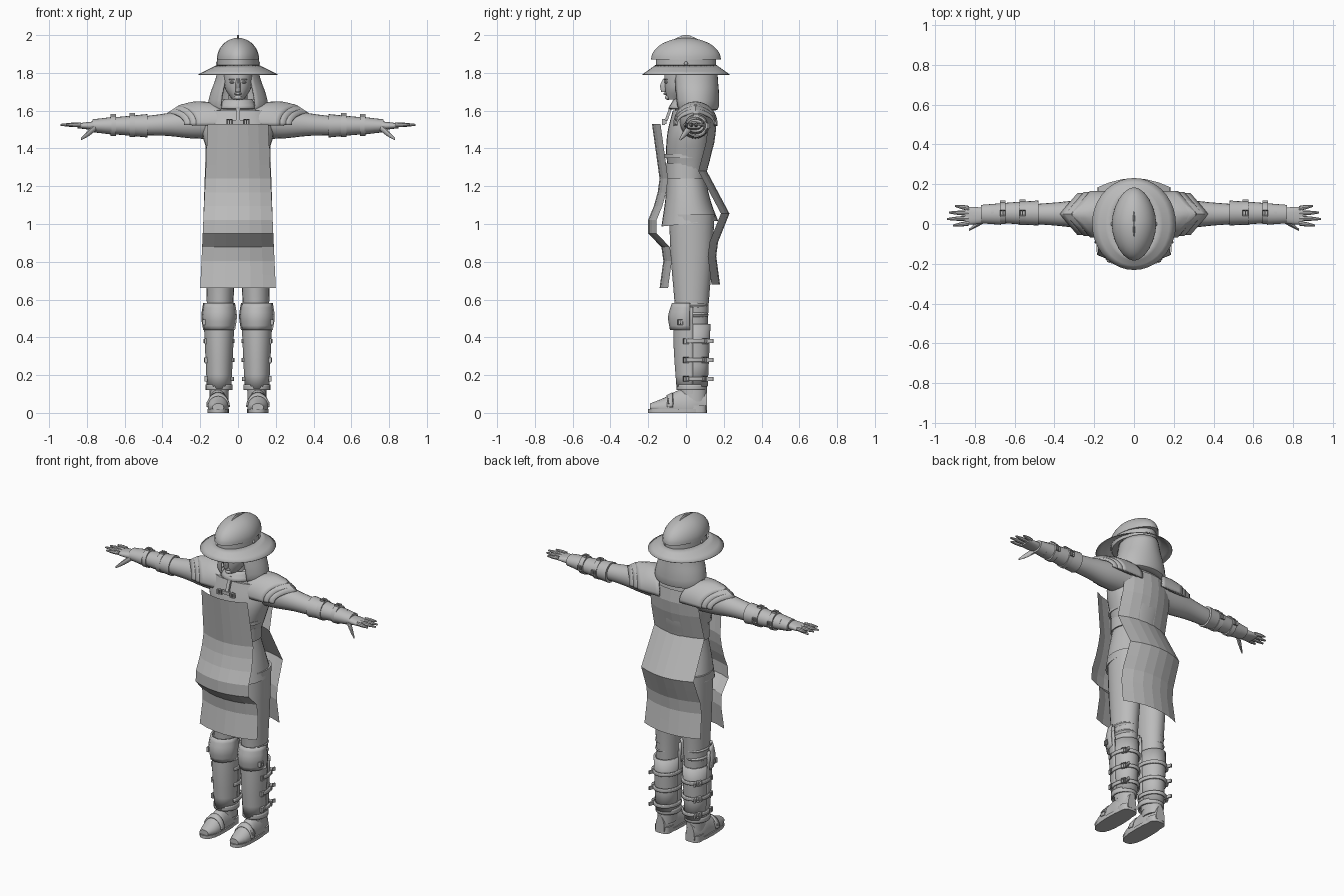
import bpy, bmesh, math
from mathutils import Vector, Matrix

if "Cube" in bpy.data.objects:
    bpy.data.objects.remove(bpy.data.objects["Cube"], do_unlink=True)

# One plain colour for the whole figure
plain = (.5, .5, .5, 1)
grey = bpy.data.materials.new("plain grey")
grey.use_nodes = True
grey.diffuse_color = plain
grey.node_tree.nodes["Principled BSDF"].inputs["Base Color"].default_value = plain


def finish(name, bm, mirror=False, smooth=True, thick=0):
    bmesh.ops.recalc_face_normals(bm, faces=bm.faces)
    mesh = bpy.data.meshes.new(name)
    bm.to_mesh(mesh)
    bm.free()
    mesh.materials.append(grey)
    obj = bpy.data.objects.new(name, mesh)
    bpy.context.collection.objects.link(obj)
    if smooth:
        bpy.ops.object.select_all(action='DESELECT')
        obj.select_set(True)
        bpy.context.view_layer.objects.active = obj
        bpy.ops.object.shade_smooth_by_angle(angle=math.radians(40))
    if thick:
        shell = obj.modifiers.new("Thickness", 'SOLIDIFY')
        shell.thickness, shell.offset = thick, 0
    if mirror:
        obj.modifiers.new("Mirror", 'MIRROR')
    return obj


def blend(keys, f):
    """Smooth value at fraction f of evenly spread keys; a plain number stays constant."""
    if not isinstance(keys, (tuple, list)):
        return keys
    i = min(int(f * (len(keys) - 1)), len(keys) - 2)
    t = f * (len(keys) - 1) - i
    b, c = keys[i], keys[i + 1]
    a = keys[i - 1] if i else 2 * b - c
    d = keys[i + 2] if i + 2 < len(keys) else 2 * c - b
    return b + t * ((c - a) + t * ((2 * a - 5 * b + 4 * c - d) + t * (3 * (b - c) + d - a))) / 2


def loft(name, along, wide, deep, centre=(0, 0), axis='z', sides=20, mirror=False,
         arc=None, caps=True, power=2, warp=None, thick=0):
    """Skin elliptical rings whose size and centre change along an axis."""
    bm = bmesh.new()
    start, end = arc or (0, 360)
    count = sides + 1 if arc else sides
    order = {'z': (1, 2, 0), 'x': (0, 1, 2), 'y': (1, 0, 2)}[axis]
    longest = max(len(k) for k in (along, wide, deep, *centre) if isinstance(k, (tuple, list)))
    steps = 3 * (longest - 1)
    rows = []
    for step in range(steps + 1):
        t, ra, rb, ca, cb = (blend(k, step / steps) for k in (along, wide, deep, *centre))
        row = []
        for i in range(count):
            angle = math.radians(start + (end - start) * i / sides)
            c, s = math.cos(angle), math.sin(angle)
            a = ca + ra * math.copysign(abs(c) ** (2 / power), c)
            b = cb + rb * math.copysign(abs(s) ** (2 / power), s)
            point = Vector([(t, a, b)[k] for k in order])
            row.append(bm.verts.new(warp(point) if warp else point))
        rows.append(row)
    for low, high in zip(rows, rows[1:]):
        for i in range(sides):
            j = (i + 1) % count
            bm.faces.new((low[i], low[j], high[j], high[i]))
    if caps and not arc:
        bm.faces.new(rows[0])
        bm.faces.new(rows[-1])
    return finish(name, bm, mirror, thick=thick)


def box(name, centre, size, mirror=False, turn=0, axis='X'):
    bm = bmesh.new()
    place = Matrix.Translation(centre) @ Matrix.Rotation(math.radians(turn), 4, axis)
    bmesh.ops.create_cube(bm, size=1, matrix=place @ Matrix.Diagonal((*size, 1)))
    return finish(name, bm, mirror, smooth=False)


def buckle(name, centre, normal, size=.03):
    """Square frame with a sunken middle and a tongue."""
    bm = bmesh.new()
    bmesh.ops.create_cube(bm, size=1)
    bm.normal_update()
    front = [f for f in bm.faces if f.normal.z > .9]
    bmesh.ops.inset_region(bm, faces=front, thickness=.2)
    bmesh.ops.translate(bm, vec=(0, 0, -.6), verts=front[0].verts)
    bmesh.ops.create_cube(bm, size=1, matrix=Matrix.Diagonal((.2, .8, 1, 1)))
    turn = Vector(normal).to_track_quat('Z', 'Y').to_matrix().to_4x4()
    bm.transform(Matrix.Translation(centre) @ turn @ Matrix.Diagonal((size, size, size / 2, 1)))
    return finish(name, bm, mirror=True, smooth=False)


def ball(name, centre, size, mirror=False):
    bm = bmesh.new()
    place = Matrix.Translation(centre) @ Matrix.Diagonal((*size, 1))
    bmesh.ops.create_uvsphere(bm, u_segments=16, v_segments=10, radius=1, matrix=place)
    return finish(name, bm, mirror)


def panel(name, top, bottom, depths, half_top, half_bottom, bulge, columns=6):
    """Flat-faced hanging cloth sheet that follows evenly spaced depths from top to bottom."""
    bm = bmesh.new()
    rows = []
    for i, y in enumerate(depths):
        f = i / (len(depths) - 1)
        half = half_top + (half_bottom - half_top) * f
        across = [2 * k / columns - 1 for k in range(columns + 1)]
        rows.append([bm.verts.new((u * half, y + bulge * u * u, top + (bottom - top) * f)) for u in across])
    for low, high in zip(rows, rows[1:]):
        for i in range(columns):
            bm.faces.new((low[i], low[i + 1], high[i + 1], high[i]))
    return finish(name, bm, smooth=False)


# Legs with gathered cloth at the knee
loft("trouser_leg", along=(.1, 1.05), wide=(.05, .06, .07, .08, .09), deep=(.06, .08, .09, .11, .12),
     centre=((.1, .09), .03), mirror=True)
for height in (.52, .57):
    ball("knee_fold", (.1, .03, height), (.07, .09, .03), mirror=True)

# Greaves, knee plates, straps and buckles
loft("greave", along=(.13, .56), wide=(.06, .07, .08), deep=(.075, .09, .09), centre=(.1, .03),
     arc=(175, 365), mirror=True, thick=.01)
loft("greave_hem", along=(.12, .15), wide=.067, deep=.075, centre=(.1, .03), caps=False, mirror=True, thick=.01)
loft("calf_guard", along=(.14, .47), wide=(.06, .07), deep=(.07, .085), centre=(.1, .04),
     arc=(-5, 185), mirror=True, thick=.01)
loft("knee_plate", along=(.44, .58), wide=(.08, .09, .08), deep=(.11, .12, .1), centre=(.1, .03),
     sides=6, arc=(185, 355), mirror=True, thick=.01)
buckle("knee_buckle", (.18, -.03, .48), normal=(1, 0, 0))
for height in (.18, .28, .38):
    size = .07 + height * .02
    loft("calf_strap", along=(height - .01, height + .01), wide=size, deep=size + .015, centre=(.1, .04),
         arc=(-25, 205), mirror=True, thick=.01)
    buckle("greave_buckle", (.17, 0, height), normal=(1, 0, 0))
    box("strap_end", (.15, .12, height), (.01, .05, .02), mirror=True, turn=-20, axis='Z')
    buckle("calf_buckle", (.16, .1, height), normal=(1, .5, 0))

# Boots with sole, heel and ankle strap
loft("boot", along=(-.19, .11), wide=(.03, .055, .05, .05, .03), deep=(.02, .05, .09, .1, .08),
     centre=(.105, .03), axis='y', mirror=True, warp=lambda v: Vector((v.x, v.y, max(v.z, .015))))
loft("boot_shaft", along=(.06, .16), wide=.05, deep=.07, centre=(.1, .04), mirror=True)
loft("sole", along=(0, .02), wide=.057, deep=.155, centre=(.105, -.045), power=2.6, mirror=True)
loft("heel", along=(0, .04), wide=.05, deep=.05, centre=(.105, .06), power=3, mirror=True)
loft("boot_strap", along=(-.1, -.07), wide=.057, deep=(.06, .075), centre=(.105, .03), axis='y',
     arc=(0, 180), mirror=True, thick=.01)
buckle("boot_buckle", (.155, -.08, .06), normal=(1, 0, .6))

# Tunic, skirt and belt
loft("tunic", along=(1.15, 1.6), wide=(.13, .13, .16, .19, .17), deep=(.1, .1, .12, .12, .1),
     centre=(0, (0, .03)), sides=28, power=2.3)
loft("tunic_yoke", along=(1.58, 1.66), wide=(.18, .06), deep=(.1, .06), centre=(0, .03), sides=28)
loft("tunic_skirt", along=(1, 1.25), wide=(.18, .16, .13), deep=(.15, .12, .1), centre=(0, (.02, 0)),
     sides=28, power=2.3, warp=lambda v: v + Vector((0, 0, max(0, 1.1 - v.z) * v.y)))
loft("belt", along=(1.24, 1.32), wide=.14, deep=.11, sides=28, power=2.3)
loft("breast_band", along=(1.35, 1.37), wide=.155, deep=.115, sides=28, power=2.3)

# Long cloth panels at front and back
panel("front_tabard", 1.53, .66, [-d for d in (.18, .17, .16, .15, .14, .15, .17, .2, .2, .13, .12, .13, .14)],
      half_top=.16, half_bottom=.2, bulge=.045)
panel("back_tabard", 1.58, .68, (.15, .16, .15, .13, .11, .15, .19, .23, .2, .17, .16, .17, .18),
      half_top=.165, half_bottom=.195, bulge=-.045)

# Collar with hanging clasp
loft("collar", along=(1.61, 1.66), wide=(.1, .07), deep=(.1, .07), centre=(0, .01), caps=False, thick=.01)
box("clasp_strap", (0, -.09, 1.59), (.02, .015, .09), turn=-20)
box("clasp_bar", (0, -.11, 1.54), (.11, .015, .02))
buckle("clasp_buckle", (.045, -.12, 1.54), normal=(0, -1, 0))

# Arms, bracers and gauntlets
loft("sleeve", along=(.12, .5), wide=(.085, .075, .06, .05), deep=(.09, .08, .06, .05),
     centre=(.05, (1.54, 1.52)), axis='x', mirror=True)
loft("bracer", along=(.48, .72), wide=(.063, .055, .045), deep=(.062, .05, .04), centre=(.055, 1.52),
     axis='x', mirror=True)
loft("gauntlet_cuff", along=(.67, .77), wide=(.054, .046), deep=(.046, .034), centre=(.05, 1.52),
     axis='x', mirror=True)
for x, size in ((.56, .06), (.66, .055)):
    loft("bracer_strap", along=(x - .015, x + .015), wide=size, deep=size, centre=(.055, 1.52),
         axis='x', mirror=True)
    buckle("bracer_buckle", (x, .055, 1.52 + size), normal=(0, 0, 1))
    buckle("bracer_side_buckle", (x, .055 + size, 1.52), normal=(0, 1, 0))

# Hands
loft("palm", along=(.73, .85), wide=(.033, .043, .045), deep=(.026, .02, .013), centre=(.042, 1.52),
     axis='x', mirror=True, power=2.4)
for i, tip in enumerate((.91, .94, .93, .9)):
    base = .004 + i * .025
    loft("finger", along=(.83, tip), wide=(.012, .011, .005), deep=(.012, .011, .005),
         centre=((base, base + (i - 1.5) * .008), 1.525), axis='x', sides=8, mirror=True)
loft("thumb", along=(.75, .83), wide=(.018, .013, .005), deep=(.02, .018, .007),
     centre=((.025, -.03), (1.515, 1.45)), axis='x', sides=10, mirror=True)


# Layered shoulder plates, each drawn out to a point
def pointed(v):
    return Vector((v.x - .85 * abs(v.y - .05), v.y, v.z))


for layer in range(3):
    tip, swell = .37 - layer * .027, layer * .006
    loft("shoulder_plate", along=(tip - .15, tip), wide=.1 + swell, deep=(.1 + swell, .1 + swell, .055 + 3 * swell),
         centre=(.05, 1.53), axis='x', arc=(-5, 185), mirror=True, warp=pointed, thick=.01)

# Head and face
loft("neck", along=(1.6, 1.7), wide=.05, deep=.055, centre=(0, .01))
loft("head", along=(1.66, 1.86), wide=(.03, .066, .077, .08, .06), deep=(.05, .08, .095, .1, .08),
     centre=(0, (-.05, -.03, -.02, -.01, 0)), sides=24)
loft("nose", along=(1.7, 1.77), wide=(.012, .014, .008), deep=(.012, .023, .01),
     centre=(0, (-.12, -.11)), sides=10)
ball("lips", (0, -.108, 1.69), (.02, .012, .007))
ball("chin", (0, -.096, 1.67), (.02, .016, .013))
ball("eye", (.03, -.1, 1.75), (.014, .014, .007), mirror=True)
ball("eyebrow", (.03, -.104, 1.765), (.02, .012, .004), mirror=True)

# Cloth hood, open at the face
loft("hood", along=(1.61, 1.61, 1.68, 1.75, 1.82), wide=(.08, .15, .145, .12, .1),
     deep=(.06, .11, .12, .12, .12), centre=(0, (.06, .04)), sides=28, arc=(-55, 235), thick=.01)

# Brimmed helmet with domed crown and crest
loft("helmet_brim", along=(1.79, 1.84), wide=(.21, .11), deep=(.23, .16), sides=36, caps=False, thick=.004)
loft("helmet_band", along=(1.825, 1.885), wide=.11, deep=.16, sides=24, power=1.8)
rise = [math.radians(a) for a in range(0, 90, 11)]
loft("helmet_crown", along=[1.87 + .115 * math.sin(a) for a in rise],
     wide=[.112 * math.cos(a) for a in rise], deep=[.185 * math.cos(a) for a in rise], sides=24, power=1.8)
loft("helmet_crest", along=(1.95, 2), wide=.006, deep=(.09, .07, .015))
ball("helmet_rivet", (.11, 0, 1.85), (.007, .01, .01), mirror=True)
